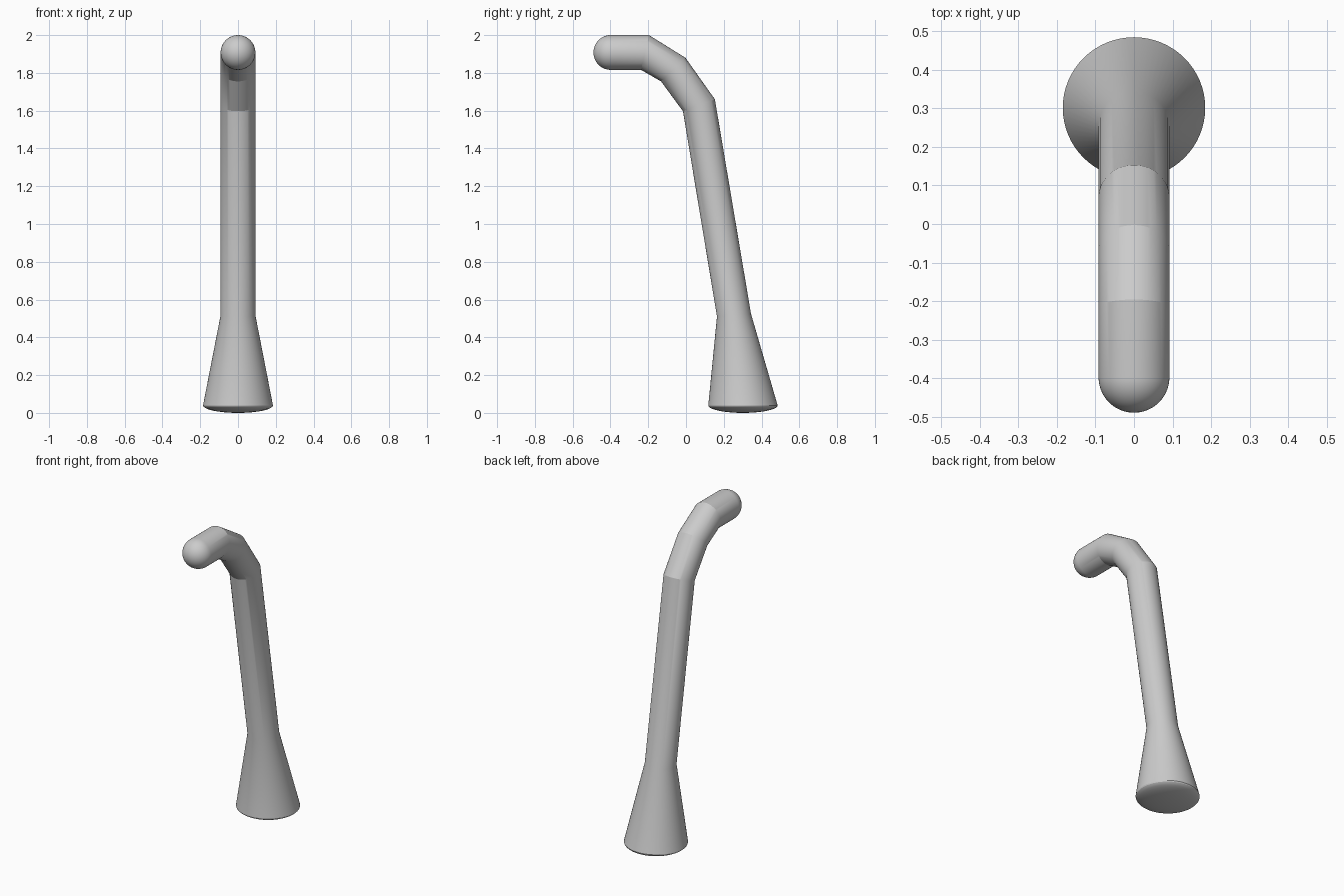
import bpy, bmesh
from math import sin, cos, pi
from mathutils import Vector

cube = bpy.data.objects.get("Cube")
if cube:
    bpy.data.objects.remove(cube)

SIDES = 64
TUBE_R = 0.092
BASE_R = 0.185

grey = bpy.data.materials.new("plain grey")
grey.use_nodes = True
grey.diffuse_color = (0.6, 0.6, 0.6, 1)
grey.node_tree.nodes["Principled BSDF"].inputs["Base Color"].default_value = (0.6, 0.6, 0.6, 1)

# Each section: back edge (y, z), front edge (y, z), sideways radius
sections = [
    ((0.485, 0.04), (0.118, 0.04), BASE_R),      # flared foot rim
    ((0.344, 0.525), (0.164, 0.51), TUBE_R),     # top of flare
    ((0.153, 1.66), (-0.016, 1.597), TUBE_R),    # first bend
    ((-0.003, 1.88), (-0.132, 1.755), TUBE_R),   # second bend
    ((-0.196, 2.0), (-0.238, 1.816), TUBE_R),    # third bend
    ((-0.398, 2.0), (-0.398, 1.816), TUBE_R),    # start of rounded tip
]


def ring(bm, centre, half, radius):
    """Elliptical loop spanned by x and a half-axis in the yz plane."""
    return [bm.verts.new(centre + half * cos(a) + Vector((radius * sin(a), 0, 0)))
            for a in (2 * pi * i / SIDES for i in range(SIDES))]


def bridge(bm, a, b):
    for i in range(SIDES):
        j = (i + 1) % SIDES
        bm.faces.new((a[i], a[j], b[j], b[i]))


def cap(bm, loop, tip):
    top = bm.verts.new(tip)
    for i in range(SIDES):
        bm.faces.new((loop[i], loop[(i + 1) % SIDES], top))


def dome(bm, loop, section, push, steps):
    """Close a loop with a half ellipsoid reaching out by push."""
    centre, half, radius = section
    for k in range(1, steps):
        a = pi / 2 * k / steps
        nxt = ring(bm, centre + push * sin(a), half * cos(a), radius * cos(a))
        bridge(bm, loop, nxt)
        loop = nxt
    cap(bm, loop, centre + push)


bm = bmesh.new()
spans = []
for back, front, radius in sections:
    b, f = Vector((0, *back)), Vector((0, *front))
    spans.append(((b + f) / 2, (b - f) / 2, radius))
loops = [ring(bm, *s) for s in spans]

# Tube and flared foot
for a, b in zip(loops, loops[1:]):
    bridge(bm, a, b)

# Rounded tip and shallow domed underside
dome(bm, loops[-1], spans[-1], Vector((0, -TUBE_R, 0)), 14)
dome(bm, loops[0], spans[0], Vector((0, 0, -0.04)), 10)

bmesh.ops.recalc_face_normals(bm, faces=bm.faces)
mesh = bpy.data.meshes.new("bent_handle")
bm.to_mesh(mesh)
bm.free()
mesh.materials.append(grey)
handle = bpy.data.objects.new("bent_handle", mesh)
bpy.context.collection.objects.link(handle)

bpy.ops.object.select_all(action='DESELECT')
handle.select_set(True)
bpy.context.view_layer.objects.active = handle
bpy.ops.object.shade_smooth_by_angle(angle=0.35)
